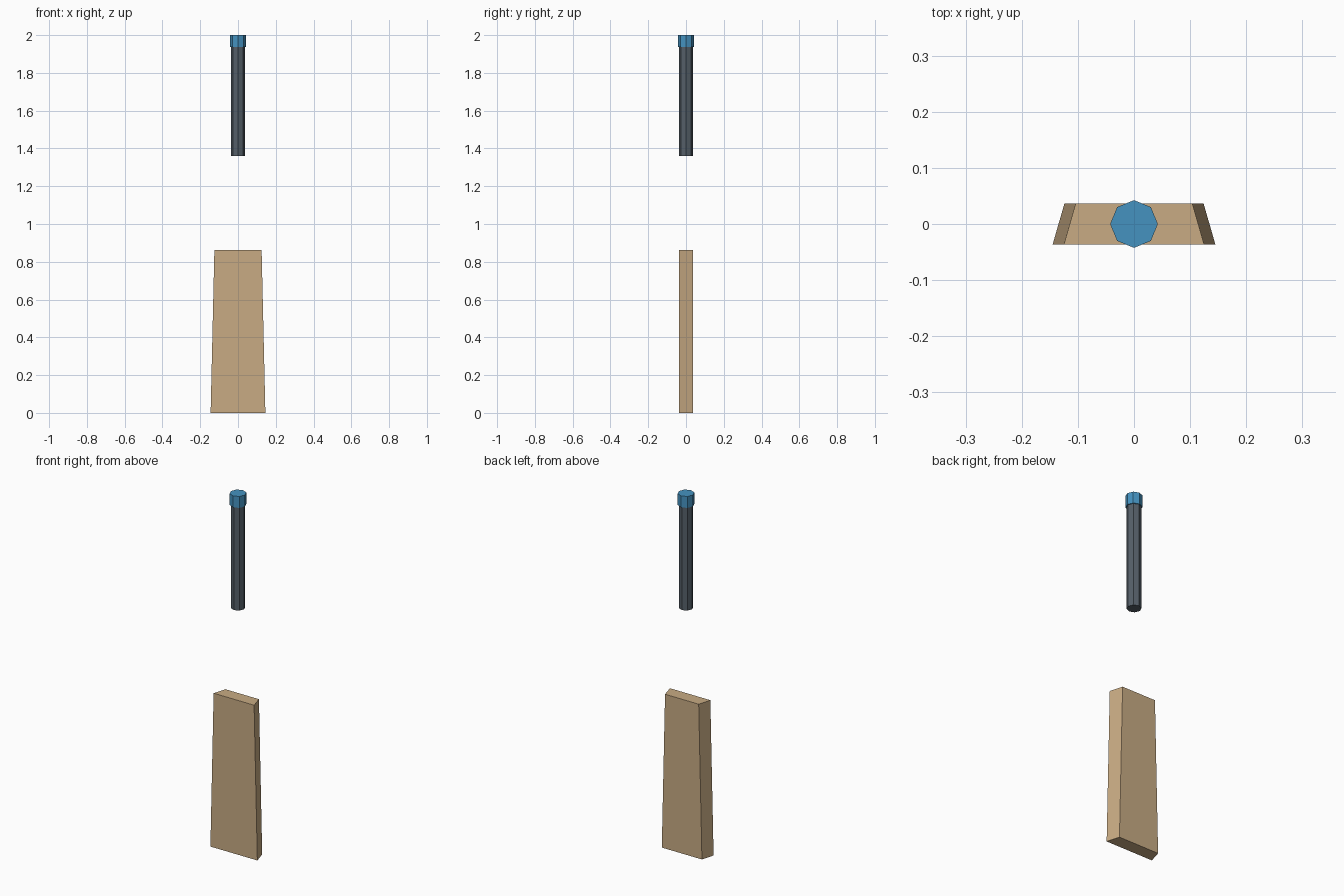
import bpy
import bmesh

if "Cube" in bpy.data.objects:
    bpy.data.objects.remove(bpy.data.objects["Cube"])


def paint(obj, name, color):
    mat = bpy.data.materials.new(name)
    mat.diffuse_color = (*color, 1)
    mat.use_nodes = True
    mat.node_tree.nodes["Principled BSDF"].inputs["Base Color"].default_value = mat.diffuse_color
    obj.data.materials.append(mat)


def octagon_rod(name, radius, z0, z1, color):
    bpy.ops.mesh.primitive_cylinder_add(vertices=8, radius=radius, depth=z1 - z0,
                                        location=(0, 0, (z0 + z1) / 2))
    obj = bpy.context.object
    obj.name = name
    paint(obj, name + "_color", color)
    return obj


# Wooden stave: narrower towards the top and towards the back
bm = bmesh.new()
bmesh.ops.create_cube(bm, size=1)
for v in bm.verts:
    top, back = v.co.z > 0, v.co.y > 0
    half_width = 0.145 - 0.02 * top - 0.021 * back
    v.co = (half_width if v.co.x > 0 else -half_width,
            0.0365 if back else -0.0365,
            0.862 if top else 0)
mesh = bpy.data.meshes.new("stave")
bm.to_mesh(mesh)
bm.free()
stave = bpy.data.objects.new("stave", mesh)
bpy.context.collection.objects.link(stave)
paint(stave, "wood", (0.58, 0.41, 0.23))

# Dark shaft with a blue cap, floating above the stave
octagon_rod("shaft", 0.037, 1.36, 1.936, (0.09, 0.115, 0.14))
octagon_rod("cap", 0.0425, 1.936, 2.0, (0.06, 0.29, 0.53))
